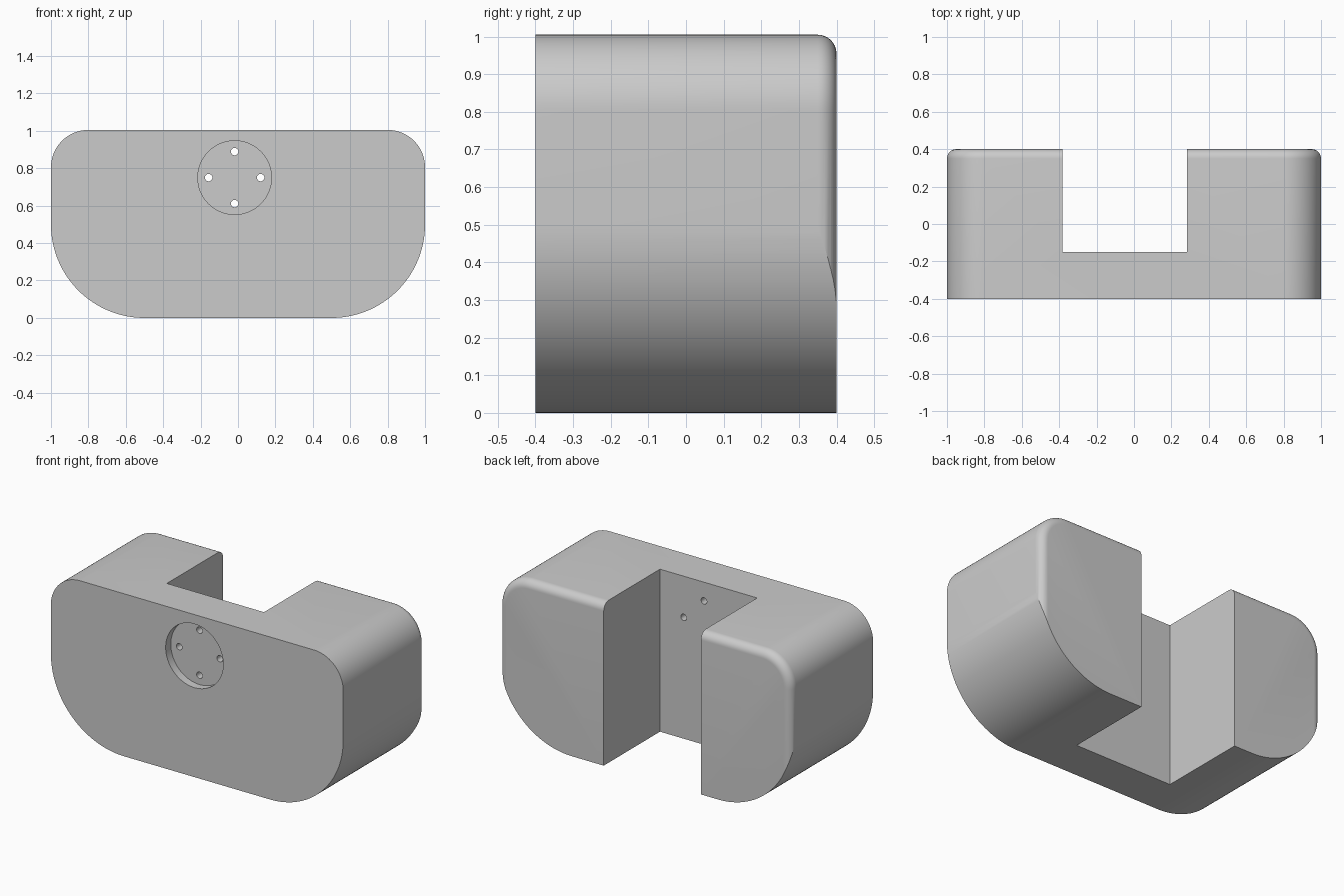
import bpy, bmesh
from math import sin, cos, pi, radians
from mathutils import Matrix

cube = bpy.data.objects.get("Cube")
if cube:
    bpy.data.objects.remove(cube, do_unlink=True)

HEIGHT, FRONT, BACK = 1.005, -0.4, 0.4
TOP_R, BOTTOM_R, FILLET = 0.2, 0.5, 0.05


def make_object(name, bm):
    bmesh.ops.recalc_face_normals(bm, faces=bm.faces)
    mesh = bpy.data.meshes.new(name)
    bm.to_mesh(mesh)
    bm.free()
    obj = bpy.data.objects.new(name, mesh)
    bpy.context.collection.objects.link(obj)
    return obj


def arc(cx, cz, r, start, end, steps):
    angles = [radians(start + (end - start) * i / steps) for i in range(steps + 1)]
    return [(cx + r * cos(a), cz + r * sin(a)) for a in angles]


def extrude_profile(points, y0, y1):
    bm = bmesh.new()
    face = bm.faces.new([bm.verts.new((x, y0, z)) for x, z in points])
    moved = bmesh.ops.extrude_face_region(bm, geom=[face], use_keep_orig=True)["geom"]
    verts = [v for v in moved if isinstance(v, bmesh.types.BMVert)]
    bmesh.ops.translate(bm, verts=verts, vec=(0, y1 - y0, 0))
    return bm


def cylinder(name, x, z, r, y0, y1, sides):
    bm = bmesh.new()
    place = Matrix.Translation((x, (y0 + y1) / 2, z)) @ Matrix.Rotation(pi / 2, 4, "X")
    bmesh.ops.create_cone(bm, cap_ends=True, segments=sides, radius1=r, radius2=r,
                          depth=y1 - y0, matrix=place)
    return make_object(name, bm)


def boolean(target, cutter, operation="DIFFERENCE"):
    mod = target.modifiers.new("cut", "BOOLEAN")
    mod.operation, mod.solver, mod.object = operation, "EXACT", cutter
    bpy.context.view_layer.objects.active = target
    bpy.ops.object.modifier_apply(modifier=mod.name)
    bpy.data.objects.remove(cutter, do_unlink=True)


# Body with rounded top corners and straight sides
corner_x, corner_z = 1 - TOP_R, HEIGHT - TOP_R
outline = [(-1, -0.3), (1, -0.3)]
outline += arc(corner_x, corner_z, TOP_R, 0, 90, 20)
outline += arc(-corner_x, corner_z, TOP_R, 90, 180, 20)
bm = extrude_profile(outline, FRONT, BACK)

# Fillet around the rear rim, running straight down the sides
rim = [e for e in bm.edges
       if all(v.co.y > BACK - 0.001 for v in e.verts) and max(v.co.z for v in e.verts) > 0]
bmesh.ops.bevel(bm, geom=rim, offset=FILLET, offset_type="OFFSET", segments=8,
                profile=0.5, affect="EDGES")
body = make_object("body", bm)

# Large round lower corners, trimming the straight sides
trim = arc(-1 + BOTTOM_R, BOTTOM_R, BOTTOM_R, 180, 270, 40)
trim += arc(1 - BOTTOM_R, BOTTOM_R, BOTTOM_R, 270, 360, 40)
trim += [(1.3, 0.6), (1.3, 1.5), (-1.3, 1.5), (-1.3, 0.6)]
boolean(body, make_object("lower_trim", extrude_profile(trim, -0.6, 0.6)), "INTERSECT")

# Rear slot through the full height
slot = [(-0.382, -0.2), (0.283, -0.2), (0.283, 1.3), (-0.382, 1.3)]
boolean(body, make_object("rear_slot", extrude_profile(slot, -0.15, 0.6)))

# Round front recess with four through holes
cx, cz = -0.018, 0.75
boolean(body, cylinder("recess", cx, cz, 0.197, -0.5, FRONT + 0.05, 64))
for i in range(4):
    a = i * pi / 2
    boolean(body, cylinder("hole", cx + 0.139 * cos(a), cz + 0.139 * sin(a),
                           0.02, -0.5, -0.05, 24))

# Colour and shading
grey = bpy.data.materials.new("light_grey")
grey.use_nodes = True
colour = (0.6, 0.6, 0.6, 1)
grey.diffuse_color = colour
grey.node_tree.nodes["Principled BSDF"].inputs["Base Color"].default_value = colour
body.data.materials.clear()
body.data.materials.append(grey)
for poly in body.data.polygons:
    poly.material_index = 0

bpy.ops.object.select_all(action="DESELECT")
body.select_set(True)
bpy.context.view_layer.objects.active = body
bpy.ops.object.shade_smooth_by_angle(angle=radians(25))
